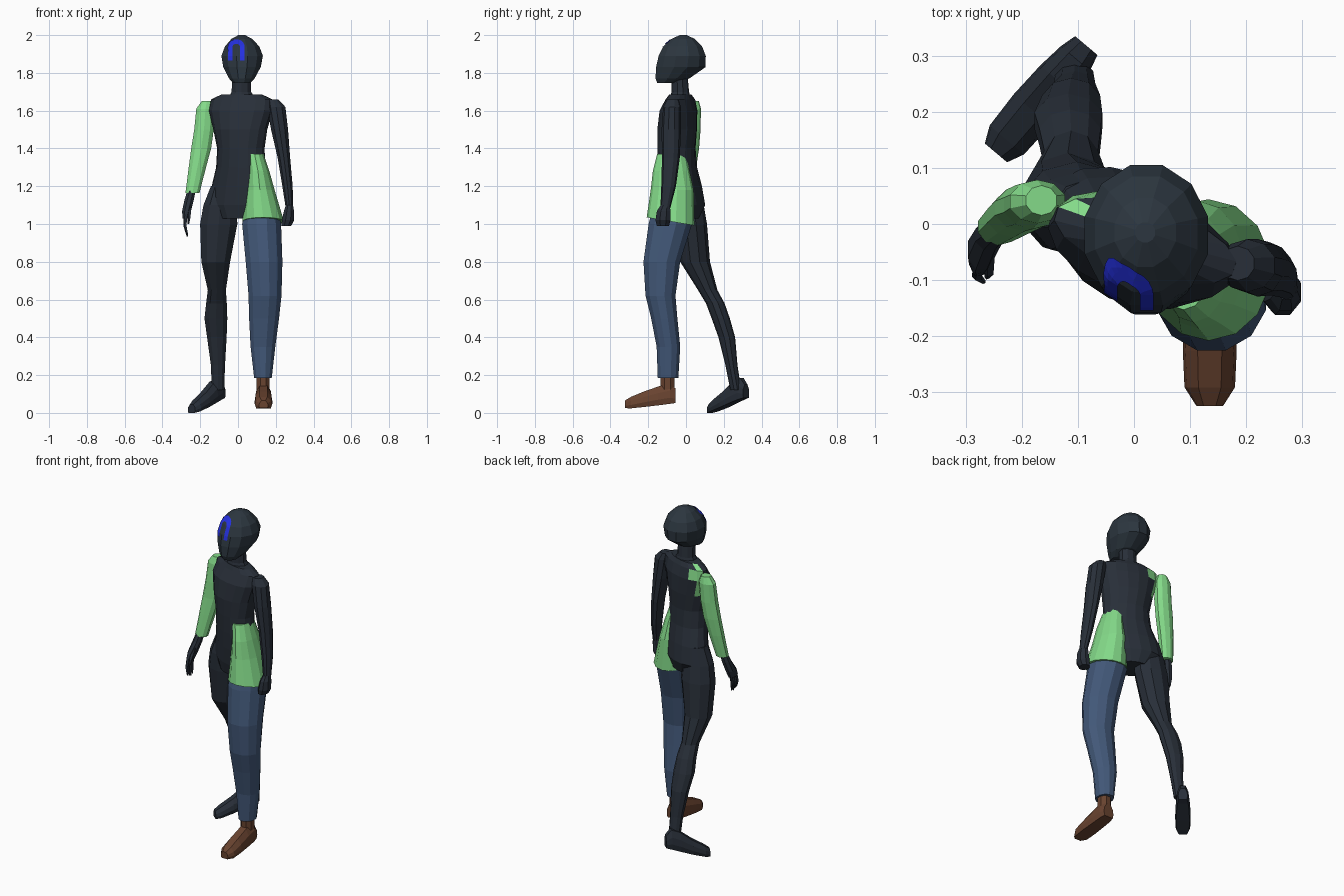
import bpy, bmesh, math
from mathutils import Vector
from mathutils.bvhtree import BVHTree


def material(name, rgb):
    m = bpy.data.materials.new(name)
    m.diffuse_color = (*rgb, 1)
    return m


DARK = material("dark_suit", (0.021, 0.028, 0.040))
HEAD = material("dark_helmet", (0.025, 0.037, 0.050))
GREEN = material("light_green", (0.23, 0.70, 0.25))
DENIM = material("denim_blue", (0.055, 0.098, 0.19))
BROWN = material("boot_brown", (0.14, 0.056, 0.029))
BLUE = material("bright_blue", (0.018, 0.03, 0.75))


def finish(name, bm, *mats):
    bmesh.ops.recalc_face_normals(bm, faces=bm.faces)
    me = bpy.data.meshes.new(name)
    bm.to_mesh(me)
    bm.free()
    for m in mats:
        me.materials.append(m)
    ob = bpy.data.objects.new(name, me)
    bpy.context.collection.objects.link(ob)
    return ob


def skin(name, loops, mat):
    """Join a stack of point loops into a closed flat-faced body."""
    bm = bmesh.new()
    rows = [[bm.verts.new(p) for p in loop] for loop in loops]
    n = len(rows[0])
    for a, b in zip(rows, rows[1:]):
        for i in range(n):
            j = (i + 1) % n
            bm.faces.new((a[i], a[j], b[j], b[i]))
    bm.faces.new(rows[0])
    bm.faces.new(rows[-1])
    return finish(name, bm, mat)


def tube(name, rings, mat, n=12):
    """Rings are (z, x, y, half_x, half_y, yaw in degrees)."""
    loops = []
    for z, x, y, rx, ry, *yaw in rings:
        w = math.radians(yaw[0] if yaw else 0)
        loop = []
        for i in range(n):
            t = 2 * math.pi * (i + 0.5) / n
            u, v = 1.025 * rx * math.cos(t), 1.025 * ry * math.sin(t)
            loop.append((x + u * math.cos(w) - v * math.sin(w),
                         y + u * math.sin(w) + v * math.cos(w), z))
        loops.append(loop)
    return skin(name, loops, mat)


def foot(name, heel, direction, stations, mat):
    """Stations are (distance from heel, half width, sole z, top z)."""
    d = Vector(direction).normalized()
    side = Vector((-d.y, d.x))
    loops = []
    for t, hw, lo, hi in stations:
        c = Vector(heel) + d * t
        h = hi - lo
        prof = [(-0.85, 0), (0.85, 0), (1, 0.3), (0.9, 0.65), (0.45, 1),
                (-0.45, 1), (-0.9, 0.65), (-1, 0.3)]
        loops.append([(*(c + side * hw * a), lo + h * b) for a, b in prof])
    return skin(name, loops, mat)


# Torso, twisted with its left side forward; right shoulder blade is green
torso = tube("torso", [
    (1.03, 0.00, -0.02, 0.10, 0.08, -28), (1.10, 0.00, -0.015, 0.160, 0.098, -28),
    (1.20, 0.01, -0.03, 0.158, 0.096, -28), (1.30, 0.015, -0.045, 0.135, 0.092, -25),
    (1.40, 0.015, -0.05, 0.127, 0.093, -22), (1.50, 0.012, -0.047, 0.143, 0.098, -18),
    (1.60, 0.015, -0.04, 0.170, 0.088, -17), (1.66, 0.02, -0.03, 0.165, 0.062, -17),
    (1.685, 0.02, -0.03, 0.11, 0.05, -17)], DARK, 16)
torso.data.materials.append(GREEN)
for f in torso.data.polygons:
    c = f.center
    if c.x < -0.08 and c.y > 0.02 and 1.48 < c.z < 1.68:
        f.material_index = 1

tube("neck", [(1.66, 0.02, -0.03, 0.075, 0.055), (1.70, 0.018, -0.03, 0.053, 0.045),
              (1.79, 0.018, -0.035, 0.050, 0.042)], DARK, 10)

# Head with a chin that juts forward and a rising back
head = tube("head", [
    (1.747, 0.02, -0.105, 0.045, 0.048), (1.77, 0.02, -0.072, 0.068, 0.09),
    (1.83, 0.021, -0.028, 0.100, 0.132), (1.89, 0.022, -0.020, 0.111, 0.126),
    (1.94, 0.022, -0.018, 0.092, 0.104), (1.98, 0.020, -0.015, 0.055, 0.062),
    (2.00, 0.020, -0.015, 0.018, 0.018)], HEAD, 12)

# Arched face marking, a thin strip laid on the head surface
bm = bmesh.new()
bm.from_mesh(head.data)
tree = BVHTree.FromBMesh(bm)
bm.free()
path = [(-1, 1.865 + 0.07 * i / 6) for i in range(6)]
path += [(-math.cos(math.pi * i / 10), 1.935 + 0.028 * math.sin(math.pi * i / 10))
         for i in range(11)]
path += [(1, z) for _, z in reversed(path[:6])]
bm = bmesh.new()
rows = []
for s, z in path:
    row = []
    for k in range(5):
        off = (k / 4 - 0.5) * 0.024
        lift = max(0, z - 1.935) / 0.028
        p = Vector((-0.008 + s * (0.031 + off), -1, z + off * lift))
        hit, normal, *_ = tree.ray_cast(p, Vector((0, 1, 0)))
        row.append(bm.verts.new(hit + normal * 0.004))
    rows.append(row)
for a, b in zip(rows, rows[1:]):
    for i in range(4):
        bm.faces.new((a[i], a[i + 1], b[i + 1], b[i]))
finish("face_marking", bm, BLUE)

# Right arm: green sleeve, dark hand with fingers
tube("right_sleeve", [
    (1.65, -0.165, 0.042, 0.028, 0.026), (1.61, -0.172, 0.04, 0.050, 0.038),
    (1.50, -0.180, 0.034, 0.053, 0.042), (1.40, -0.195, 0.028, 0.054, 0.040),
    (1.30, -0.215, 0.015, 0.047, 0.038), (1.165, -0.241, -0.005, 0.038, 0.032)], GREEN, 10)
tube("right_hand", [
    (1.19, -0.243, -0.008, 0.022, 0.022), (1.13, -0.258, -0.020, 0.026, 0.028),
    (1.07, -0.272, -0.045, 0.025, 0.038), (1.03, -0.278, -0.058, 0.017, 0.036)], DARK, 8)
for i in range(4):
    y = -0.033 - 0.016 * i
    tube("right_finger", [
        (1.05, -0.277, y, 0.010, 0.008), (0.99, -0.280, y - 0.012, 0.009, 0.007),
        (0.935 + 0.006 * abs(i - 1), -0.268, y - 0.022, 0.004, 0.004)], DARK, 5)
tube("right_thumb", [
    (1.10, -0.258, -0.05, 0.012, 0.012), (1.04, -0.258, -0.085, 0.009, 0.009),
    (1.00, -0.262, -0.095, 0.004, 0.004)], DARK, 5)

# Left arm and closed fist
tube("left_arm", [
    (1.658, 0.185, -0.070, 0.030, 0.030), (1.62, 0.202, -0.074, 0.050, 0.046),
    (1.50, 0.220, -0.078, 0.046, 0.050), (1.35, 0.243, -0.080, 0.034, 0.046),
    (1.20, 0.262, -0.092, 0.028, 0.038), (1.08, 0.273, -0.110, 0.020, 0.025)], DARK, 10)
tube("left_fist", [
    (1.10, 0.272, -0.110, 0.020, 0.025), (1.07, 0.270, -0.118, 0.028, 0.038),
    (1.02, 0.265, -0.122, 0.034, 0.042), (0.99, 0.255, -0.122, 0.028, 0.034)], DARK, 8)

# Right leg, stretched back
tube("right_leg", [
    (1.20, -0.085, 0.015, 0.060, 0.062), (1.10, -0.095, 0.017, 0.090, 0.075),
    (1.00, -0.102, 0.027, 0.101, 0.082), (0.80, -0.118, 0.048, 0.078, 0.077),
    (0.65, -0.112, 0.115, 0.049, 0.050), (0.58, -0.114, 0.155, 0.056, 0.048),
    (0.50, -0.117, 0.184, 0.062, 0.047), (0.40, -0.112, 0.216, 0.053, 0.043),
    (0.25, -0.106, 0.241, 0.038, 0.031), (0.12, -0.106, 0.264, 0.034, 0.028)], DARK, 10)
foot("right_foot", (-0.085, 0.318), (-0.16, -0.19), [
    (0.0, 0.026, 0.08, 0.15), (0.03, 0.034, 0.072, 0.185), (0.08, 0.040, 0.055, 0.165),
    (0.15, 0.043, 0.030, 0.110), (0.22, 0.040, 0.008, 0.066), (0.25, 0.026, 0.0, 0.045)], DARK)

# Left leg: trouser, shirt corner over the hip, boot
tube("left_trouser", [
    (1.08, 0.128, -0.080, 0.088, 0.098), (1.00, 0.125, -0.083, 0.104, 0.116),
    (0.80, 0.138, -0.128, 0.098, 0.098), (0.62, 0.143, -0.135, 0.088, 0.080),
    (0.50, 0.138, -0.115, 0.080, 0.070), (0.35, 0.132, -0.093, 0.066, 0.063),
    (0.185, 0.132, -0.095, 0.047, 0.055)], DENIM, 12)
shirt = tube("shirt_corner", [
    (1.37, 0.088, -0.077, 0.048, 0.074), (1.28, 0.106, -0.078, 0.060, 0.095),
    (1.18, 0.116, -0.073, 0.078, 0.111), (1.02, 0.133, -0.082, 0.109, 0.123)], GREEN, 14)
for v in shirt.data.vertices:          # hem dips towards the back
    if v.co.z < 1.1:
        v.co.z -= 0.17 * (v.co.y + 0.12)
tube("left_ankle", [(0.21, 0.133, -0.098, 0.037, 0.040),
                    (0.10, 0.133, -0.098, 0.037, 0.040)], BROWN, 8)
foot("left_boot", (0.135, -0.056), (0, -1), [
    (0.0, 0.034, 0.052, 0.13), (0.03, 0.042, 0.048, 0.155), (0.09, 0.045, 0.040, 0.140),
    (0.17, 0.048, 0.031, 0.112), (0.235, 0.045, 0.024, 0.085), (0.268, 0.024, 0.025, 0.065)], BROWN)
